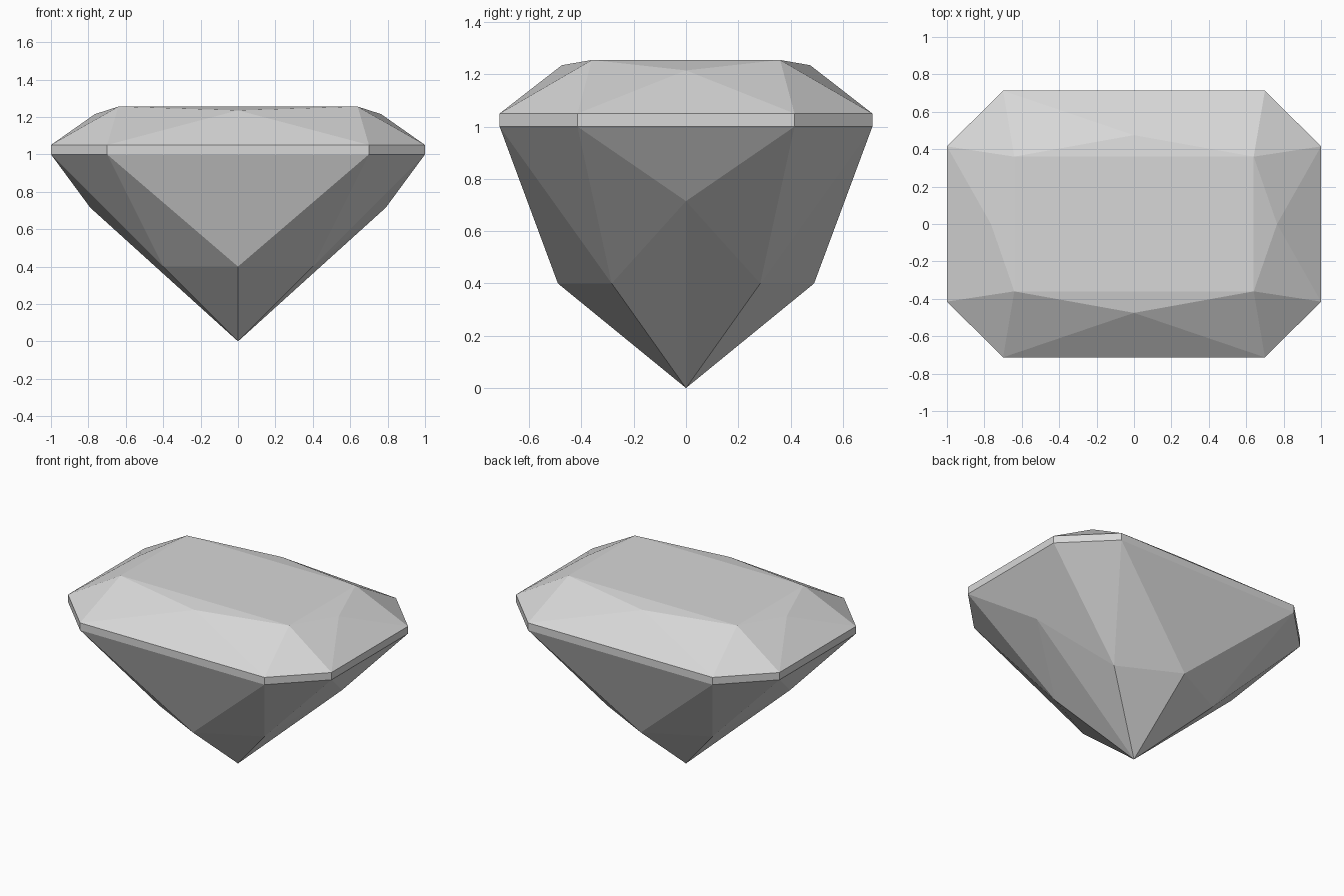
import bpy
import bmesh
import math

default_cube = bpy.data.objects.get("Cube")
if default_cube:
    bpy.data.objects.remove(default_cube, do_unlink=True)

# Gem material
grey = bpy.data.materials.new("pale_grey")
grey.use_nodes = True
colour = (0.68, 0.68, 0.68, 1)
grey.diffuse_color = colour
grey.node_tree.nodes["Principled BSDF"].inputs["Base Color"].default_value = colour

# Facet corners of one quarter, mirrored in x and y
quarter = [
    (0.64, 0.36, 1.255),                      # table corner
    (0, 0.475, 1.235), (0.765, 0, 1.215),     # crown mid points
    (0.70, 0.713, 1.05), (1, 0.415, 1.05),    # girdle top
    (0.70, 0.713, 1.00), (1, 0.415, 1.00),    # girdle bottom
    (0.40, 0.284, 0.40),                      # pavilion corner
    (0, 0.49, 0.40), (0.79, 0, 0.715),        # pavilion mid points
    (0, 0, 0),                                # bottom tip
]
corners = {(x * sx + 0.0, y * sy + 0.0, z)
           for x, y, z in quarter for sx in (1, -1) for sy in (1, -1)}

# Cut gem: convex facets with flat regions merged
bm = bmesh.new()
for co in sorted(corners):
    bm.verts.new(co)
bmesh.ops.convex_hull(bm, input=bm.verts[:])
bmesh.ops.dissolve_limit(bm, angle_limit=math.radians(0.3),
                         verts=bm.verts[:], edges=bm.edges[:])
bmesh.ops.recalc_face_normals(bm, faces=bm.faces[:])

mesh = bpy.data.meshes.new("cut_gem")
bm.to_mesh(mesh)
bm.free()
mesh.materials.append(grey)
gem = bpy.data.objects.new("cut_gem", mesh)
bpy.context.collection.objects.link(gem)
